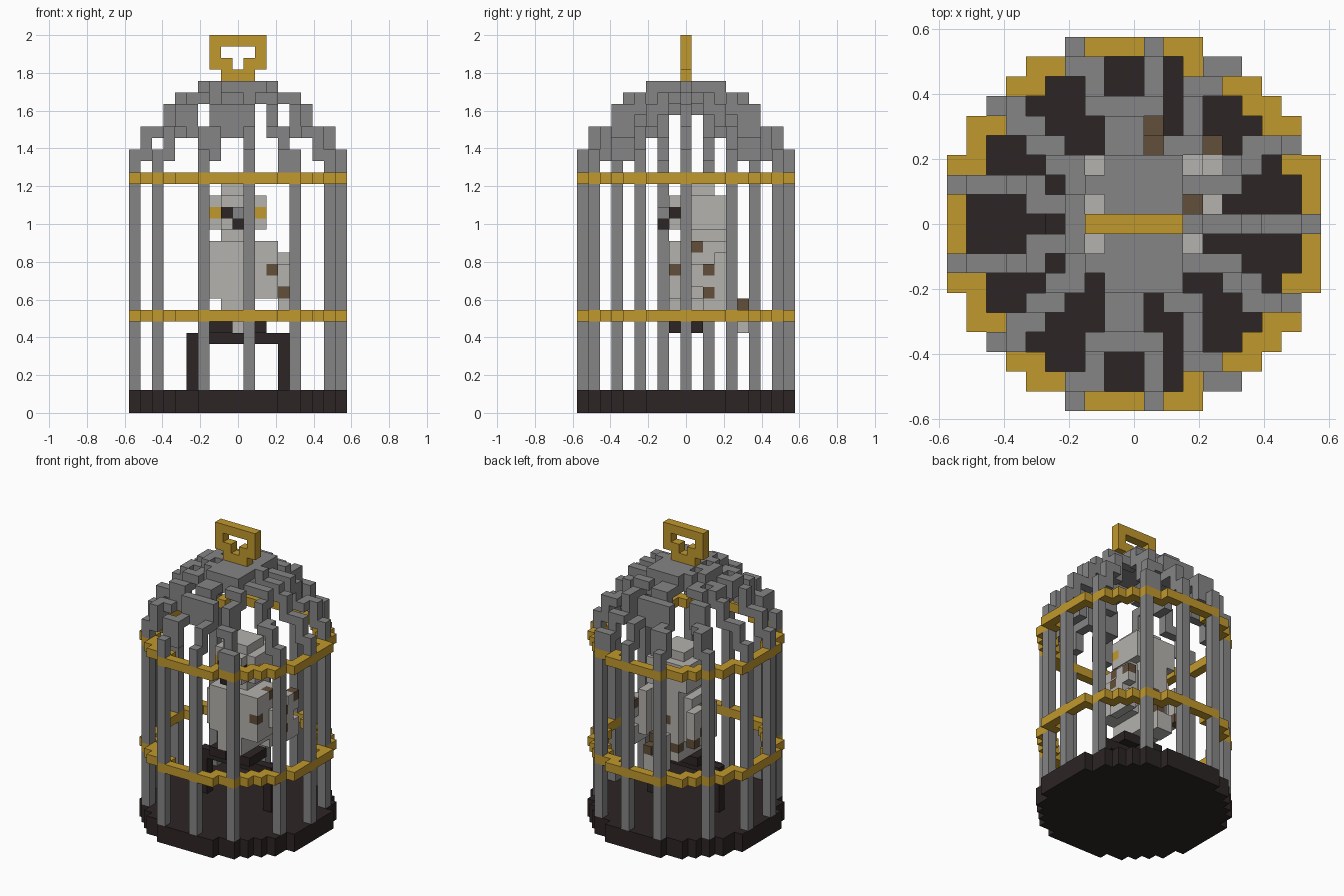
import bpy, bmesh, math

cube = bpy.data.objects.get("Cube")
if cube:
    bpy.data.objects.remove(cube, do_unlink=True)

V = 2 / 33  # size of one block


def material(name, rgb):
    m = bpy.data.materials.new(name)
    m.diffuse_color = (*rgb, 1)
    m.use_nodes = True
    m.node_tree.nodes["Principled BSDF"].inputs["Base Color"].default_value = (*rgb, 1)
    return m


GREY = material("steel grey", (0.235, 0.235, 0.235))
GOLD = material("gold", (0.53, 0.314, 0.026))
DARK = material("dark wood", (0.026, 0.018, 0.018))
LIGHT = material("pale feather", (0.456, 0.445, 0.423))
BROWN = material("brown feather", (0.12, 0.077, 0.042))

DIRS = [(1, 0, 0), (-1, 0, 0), (0, 1, 0), (0, -1, 0), (0, 0, 1), (0, 0, -1)]


def blocks(name, cells, mat):
    """Mesh the outer faces of a set of (i, j, k) grid cells."""
    cells = set(cells)
    bm = bmesh.new()
    verts = {}

    def vert(p):
        if p not in verts:
            verts[p] = bm.verts.new(((p[0] - 0.5) * V, (p[1] - 0.5) * V, p[2] * V))
        return verts[p]

    for c in sorted(cells):
        for d in DIRS:
            if tuple(a + b for a, b in zip(c, d)) in cells:
                continue
            ax = next(n for n in range(3) if d[n])
            u, w = (ax + 1) % 3, (ax + 2) % 3
            quad = []
            for s, t in ((0, 0), (1, 0), (1, 1), (0, 1)):
                p = list(c)
                p[ax] += d[ax] > 0
                p[u] += s
                p[w] += t
                quad.append(vert(tuple(p)))
            bm.faces.new(quad if d[ax] > 0 else quad[::-1])
    me = bpy.data.meshes.new(name)
    bm.to_mesh(me)
    bm.free()
    me.materials.append(mat)
    ob = bpy.data.objects.new(name, me)
    bpy.context.collection.objects.link(ob)
    return ob


def box(i0, i1, j0, j1, k0, k1):
    """Cells of an inclusive box."""
    return {(i, j, k) for i in range(i0, i1 + 1) for j in range(j0, j1 + 1)
            for k in range(k0, k1 + 1)}


# Round floor plan: half width for each row
HALF = [9, 9, 9, 9, 8, 8, 7, 6, 5, 3]
disc = {(i, j) for j in range(-9, 10) for i in range(-HALF[abs(j)], HALF[abs(j)] + 1)}
rim = {(i, j) for i, j in disc
       if any((i + a, j + b) not in disc for a in (-1, 0, 1) for b in (-1, 0, 1))}

# Base and the two hoops
blocks("base", {(i, j, k) for i, j in disc for k in (0, 1)}, DARK)
for name, k in (("lower_hoop", 8), ("upper_hoop", 20)):
    blocks(name, {(i, j, k) for i, j in rim}, GOLD)

# Rib plans from bar foot to cap, one side; the other side is mirrored in y
RIBS = [
    [(9, 0), (0, 0)],
    [(8, 4), (6, 3), (2, 1)],
    [(5, 8), (3, 7), (3, 4), (1, 3)],
    [(1, 9), (1, 7), (0, 6), (0, 0)],
    [(-3, 9), (-2, 8), (-1, 6), (-1, 0)],
    [(-7, 6), (-5, 5), (-4, 3), (-1, 2)],
    [(-9, 2), (-6, 2), (-5, 1), (-1, 0)],
]
# Dome height range (lowest, highest block) by radius
DOME = [(28, 28), (28, 28), (28, 28), (27, 28), (27, 27), (26, 27),
        (24, 26), (24, 24), (22, 24), (21, 22)]


def trace(points):
    """Edge-connected grid cells along a polyline."""
    out = [points[0]]
    for a, b in zip(points, points[1:]):
        n = 2 * max(abs(b[0] - a[0]), abs(b[1] - a[1]))
        for s in range(1, n + 1):
            p = (round(a[0] + (b[0] - a[0]) * s / n), round(a[1] + (b[1] - a[1]) * s / n))
            q = out[-1]
            if p[0] != q[0] and p[1] != q[1]:
                # step along the longer direction first
                out.append((p[0], q[1]) if abs(p[0]) > abs(p[1]) else (q[0], p[1]))
            if p != out[-1]:
                out.append(p)
    return out


bars, ribs = set(), set()
for path in RIBS:
    foot = path[0]
    scale = 9 / math.hypot(*foot)
    cells = trace(path)
    for side in (1, -1):
        bars |= {(foot[0], side * foot[1], k) for k in range(2, 23) if k not in (8, 20)}
        for i, j in cells[1:]:
            lo, hi = DOME[min(9, round(math.hypot(i, j) * scale))]
            ribs |= {(i, side * j, k) for k in range(lo, hi + 1)}
ribs |= box(-1, 1, -3, 3, 28, 28)  # cap plate
blocks("cage_bars", bars, GREY)
blocks("dome_ribs", ribs - bars, GREY)

# Hanging handle
handle = box(-2, 2, 0, 0, 30, 32) | box(-1, 1, 0, 0, 29, 29)
handle -= box(-1, 1, 0, 0, 31, 31) | {(0, 0, 30)}
blocks("handle", handle, GOLD)

# Perch
perch = box(-4, 4, 0, 0, 6, 6)
for i in (-4, 4):
    perch |= box(i, i, 0, 0, 2, 5)
blocks("perch", perch, DARK)

# Bird: feet, plumage, brown flecks, eyes and beak
feet = set()
for i in (-2, 1):
    feet |= box(i, i + 1, -1, 1, 7, 7)
blocks("bird_feet", feet, DARK)

body = box(-2, 2, -1, 2, 10, 14) | box(-1, 1, -1, 2, 8, 9) | box(-1, 1, 0, 3, 15, 15)
wing = box(3, 3, -1, 3, 10, 14) | box(4, 4, 1, 3, 11, 12) | box(4, 4, 2, 4, 9, 10)
wing |= box(4, 4, 3, 4, 12, 13) | box(-3, -3, 0, 3, 10, 13)
tail = box(-1, 1, 3, 3, 8, 14) | box(0, 1, 4, 4, 7, 10) | box(0, 1, 5, 5, 7, 8)
head = box(-2, 2, 0, 3, 16, 18) | box(-1, 1, -1, -1, 16, 18) | box(-1, 1, 0, 2, 19, 19)
flecks = {(3, 1, 14), (3, -1, 12), (4, 2, 12), (4, 2, 10), (4, 4, 13), (1, 4, 10),
          (1, 5, 9), (0, 3, 12), (-1, 3, 9), (-3, 2, 11), (-3, 1, 13), (-3, 3, 10)}
eye_rims = {(-2, 0, 17), (2, 0, 17)}
eyes = {(-1, -1, 17), (1, -1, 17)}
blocks("bird_body", (body | wing | tail) - flecks, LIGHT)
blocks("bird_head", head - eye_rims - eyes, LIGHT)
blocks("bird_flecks", flecks, BROWN)
blocks("bird_eye_rims", eye_rims, GOLD)
blocks("bird_eyes", eyes, DARK)
blocks("bird_beak_top", {(0, -2, 17)}, GREY)
blocks("bird_beak_tip", {(0, -2, 16)}, DARK)
